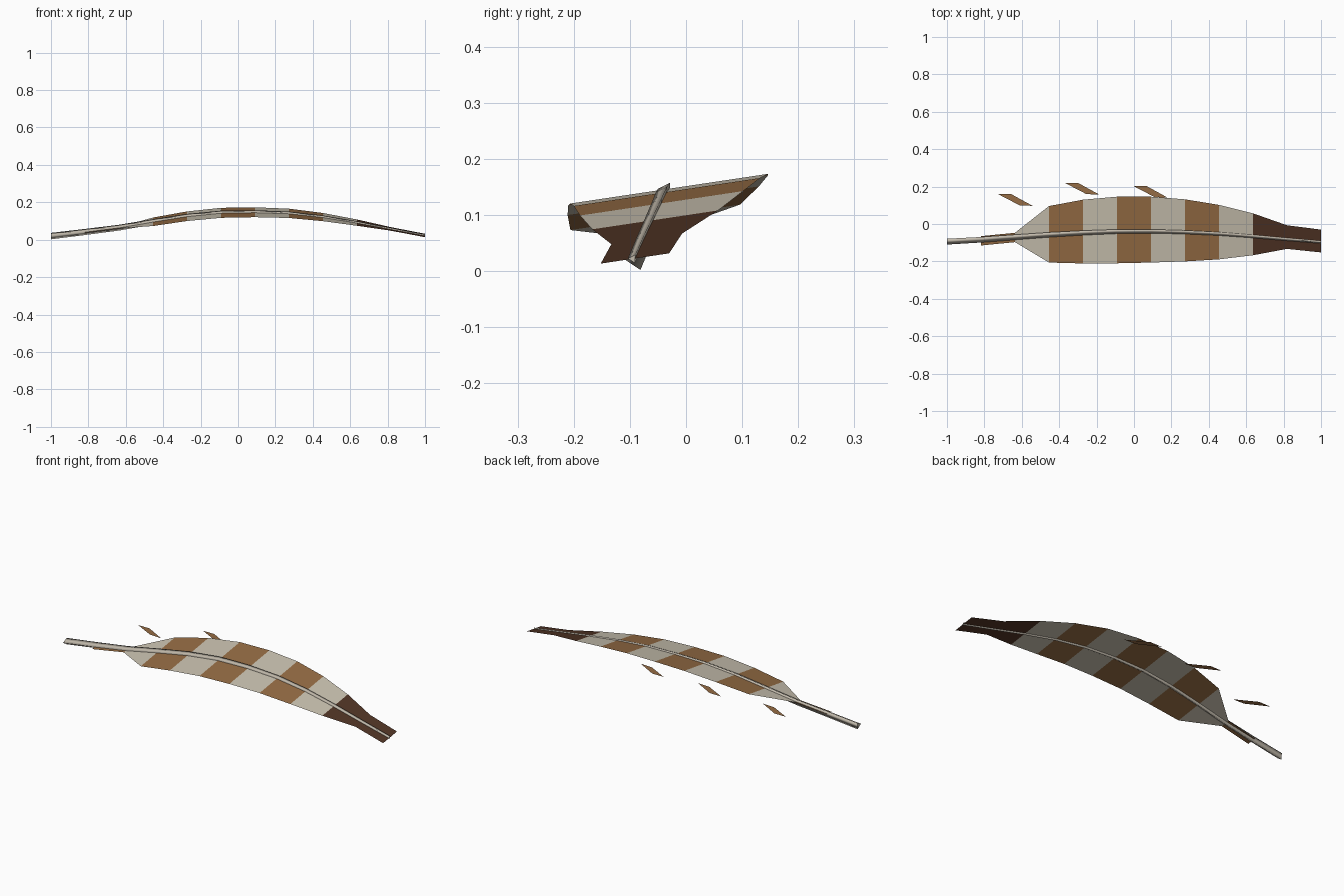
import bpy
import bmesh
import math

if "Cube" in bpy.data.objects:
    bpy.data.objects.remove(bpy.data.objects["Cube"], do_unlink=True)


def material(name, rgb):
    m = bpy.data.materials.new(name)
    m.use_nodes = True
    m.diffuse_color = (*rgb, 1)
    m.node_tree.nodes["Principled BSDF"].inputs["Base Color"].default_value = (*rgb, 1)
    return m


cream = material("cream", (0.58, 0.53, 0.43))
brown = material("warm brown", (0.30, 0.15, 0.058))
dark = material("dark brown", (0.08, 0.034, 0.018))
quill = material("quill grey", (0.54, 0.49, 0.41))


def finish(name, bm, mats):
    mesh = bpy.data.meshes.new(name)
    bm.to_mesh(mesh)
    bm.free()
    for m in mats:
        mesh.materials.append(m)
    obj = bpy.data.objects.new(name, mesh)
    bpy.context.collection.objects.link(obj)
    return obj


# Evenly spaced stations along the arched quill: centre y and z
STATIONS = 12
xs = [-1 + 2 * i / (STATIONS - 1) for i in range(STATIONS)]
centre_y = [-.09, -.08, -.067, -.054, -.044, -.037, -.036, -.041, -.05, -.064, -.08, -.095]
centre_z = [.02, .042, .065, .096, .125, .143, .146, .14, .12, .09, .056, .022]

# Shaft: tapered three-sided tube with soft shading and flat end caps
bm = bmesh.new()
rings = []
for i in range(STATIONS):
    r = .02 - .0115 * i / (STATIONS - 1)
    ring = []
    for k in range(3):
        a = math.radians(56 + 120 * k)
        ring.append(bm.verts.new((xs[i], centre_y[i] + r * math.cos(a), centre_z[i] + r * math.sin(a))))
    rings.append(ring)
for a, b in zip(rings, rings[1:]):
    for k in range(3):
        n = (k + 1) % 3
        bm.faces.new((a[k], a[n], b[n], b[k])).smooth = True
bm.faces.new(rings[0])
bm.faces.new(rings[-1])
bmesh.ops.recalc_face_normals(bm, faces=bm.faces)
finish("shaft", bm, [quill])

# Vane: tilted sheet either side of the shaft, banded along its length
TILT = 0.15
front_edge = [-.115, -.097, -.206, -.211, -.21, -.206, -.2, -.189, -.167, -.133, -.152]
back_edge = [-.065, -.047, .096, .13, .146, .146, .132, .102, .057, -.007, -.03]
bm = bmesh.new()
rows = []
for x, cy, cz, f, b in zip(xs[1:], centre_y[1:], centre_z[1:], front_edge, back_edge):
    rows.append([bm.verts.new((x, y, cz + TILT * (y - cy))) for y in (f, cy, b)])
for i, (a, b) in enumerate(zip(rows, rows[1:])):
    for k in range(2):
        face = bm.faces.new((a[k], b[k], b[k + 1], a[k + 1]))
        face.material_index = 2 if i >= 8 else i % 2
finish("vane", bm, [brown, cream, dark])

# Loose barbs: flat slanted slivers along the back edge
for n, (x, y, z) in enumerate([(-.727, .16, .09), (-.37, .22, .131), (-.005, .204, .136)]):
    bm = bmesh.new()
    corners = [(0, 0), (.115, -.06), (.185, -.063), (.07, 0)]
    bm.faces.new([bm.verts.new((x + dx, y + dy, z)) for dx, dy in corners])
    finish("loose_barb_%d" % (n + 1), bm, [brown])
